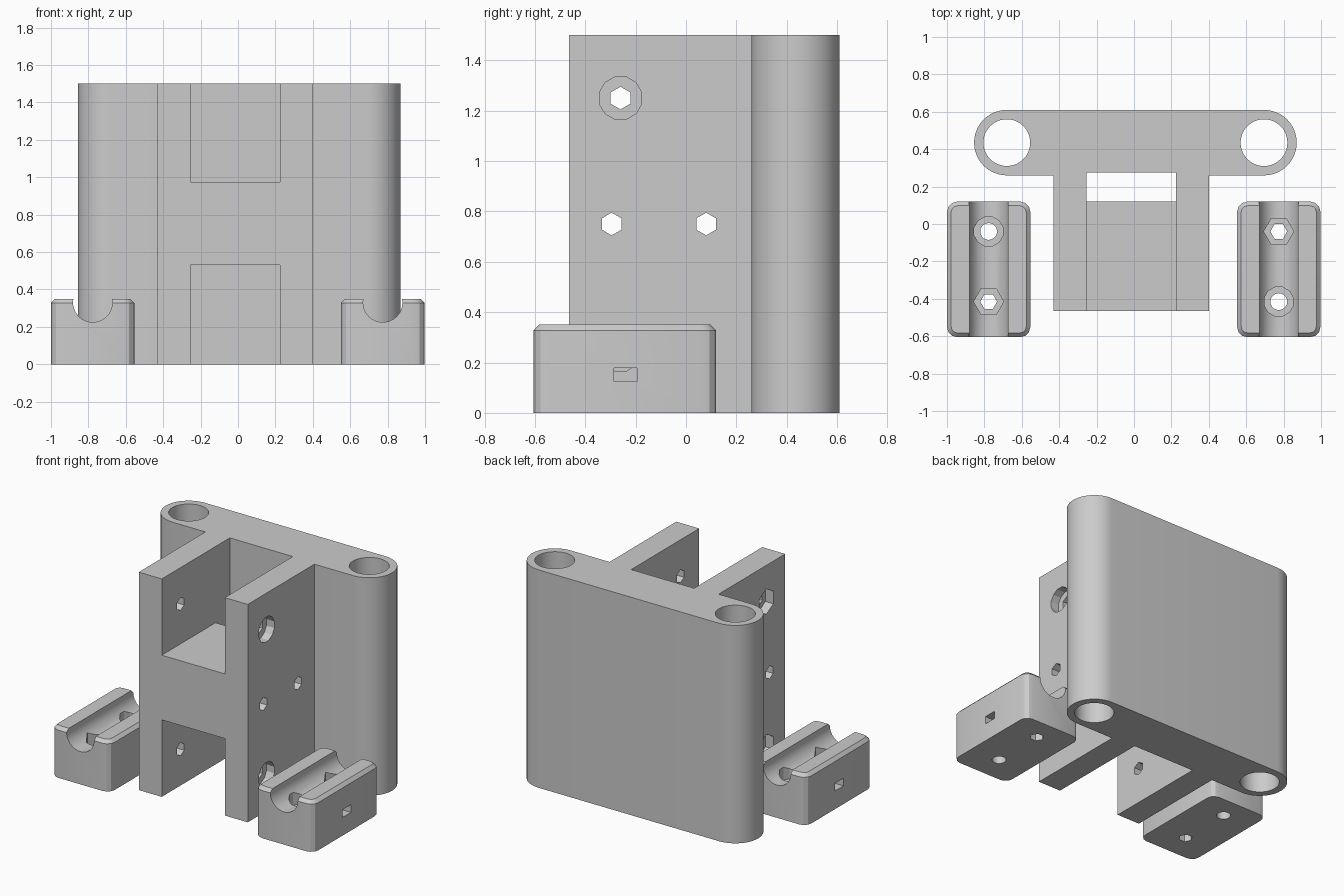
import bpy, bmesh
from math import pi, cos, sin, radians

if "Cube" in bpy.data.objects:
    bpy.data.objects.remove(bpy.data.objects["Cube"], do_unlink=True)

grey = bpy.data.materials.new("light grey plastic")
grey.use_nodes = True
grey.diffuse_color = (0.6, 0.6, 0.6, 1)
grey.node_tree.nodes["Principled BSDF"].inputs["Base Color"].default_value = (0.6, 0.6, 0.6, 1)


def arc(u, v, r, a0, a1, n):
    """Points on an arc, both ends included (angles in degrees)."""
    step = radians(a1 - a0) / n
    return [(u + r * cos(radians(a0) + i * step), v + r * sin(radians(a0) + i * step))
            for i in range(n + 1)]


def ring(u, v, r, n, start=0):
    return arc(u, v, r, start, start + 360, n)[:-1]


def rect(u0, u1, v0, v1):
    return [(u0, v0), (u1, v0), (u1, v1), (u0, v1)]


def prism(name, outline, axis, lo, hi):
    """Extrude a 2D outline along an axis between two heights."""
    place = {"x": lambda u, v, w: (w, u, v),
             "y": lambda u, v, w: (u, w, v),
             "z": lambda u, v, w: (u, v, w)}[axis]
    bm = bmesh.new()
    low = [bm.verts.new(place(u, v, lo)) for u, v in outline]
    high = [bm.verts.new(place(u, v, hi)) for u, v in outline]
    bm.faces.new(low)
    bm.faces.new(high)
    for i in range(len(low)):
        j = (i + 1) % len(low)
        bm.faces.new((low[i], low[j], high[j], high[i]))
    bmesh.ops.recalc_face_normals(bm, faces=bm.faces)
    mesh = bpy.data.meshes.new(name)
    bm.to_mesh(mesh)
    bm.free()
    mesh.materials.append(grey)
    obj = bpy.data.objects.new(name, mesh)
    bpy.context.collection.objects.link(obj)
    return obj


def cut(obj, outline, axis, lo, hi):
    """Subtract an extruded outline and bake the result."""
    cutter = prism("cutter", outline, axis, lo, hi)
    cutter.hide_render = True
    mod = obj.modifiers.new("cut", "BOOLEAN")
    mod.operation, mod.solver, mod.object = "DIFFERENCE", "EXACT", cutter
    bpy.context.view_layer.update()
    graph = bpy.context.evaluated_depsgraph_get()
    mesh = bpy.data.meshes.new_from_object(obj.evaluated_get(graph))
    obj.modifiers.clear()
    obj.data = mesh
    bpy.data.objects.remove(cutter, do_unlink=True)


def smooth(obj):
    bpy.ops.object.select_all(action="DESELECT")
    obj.select_set(True)
    bpy.context.view_layer.objects.active = obj
    bpy.ops.object.shade_smooth_by_angle(angle=radians(25))


# Carriage body: rounded back plate with a forward block
TOP = 1.5
ROD_Y, ROD_X = 0.435, (-0.68, 0.695)
outline = [(-0.43, -0.465), (0.4, -0.465), (0.4, 0.26)]
outline += arc(ROD_X[1], ROD_Y, 0.175, -90, 90, 24)
outline += arc(ROD_X[0], ROD_Y, 0.175, 90, 270, 24)
outline += [(-0.43, 0.26)]
body = prism("carriage_body", outline, "z", 0, TOP)

# Opening between the arms, leaving the cross block
opening = [(-1, -1), (0.275, -1), (0.275, 2), (-1, 2),
           (-1, 0.975), (0.12, 0.975), (0.12, 0.53), (-1, 0.53)]
cut(body, opening, "x", -0.255, 0.225)

# Rod bores
for x in ROD_X:
    cut(body, ring(x, ROD_Y, 0.125, 48), "z", -1, 2)

# Cross bolt holes, the outer ones with head and nut recesses
for y, z in ((-0.295, 0.75), (0.08, 0.75), (-0.26, 1.25), (-0.26, 0.25)):
    cut(body, ring(y, z, 0.045, 6, 30), "x", -1, 1)
for z in (0.25, 1.25):
    cut(body, ring(-0.26, z, 0.087, 12, 15), "x", 0.34, 1)
    cut(body, ring(-0.26, z, 0.087, 6, 30), "x", -1, -0.37)
smooth(body)


# Bearing clamps on either side
def clamp(name, cx, round_y, hex_y):
    half, height = 0.223, 0.35
    obj = prism(name, rect(cx - half, cx + half, -0.605, 0.12), "z", 0, height)

    # Rounded upright corners, then chamfered top rim
    bm = bmesh.new()
    bm.from_mesh(obj.data)
    upright = [e for e in bm.edges if abs(e.verts[0].co.z - e.verts[1].co.z) > 0.1]
    bmesh.ops.bevel(bm, geom=upright, offset=0.055, segments=3,
                    profile=0.5, affect="EDGES")
    rim = [e for e in bm.edges if all(v.co.z > height - 0.01 for v in e.verts)]
    bmesh.ops.bevel(bm, geom=rim, offset=0.022, segments=1, affect="EDGES")
    bm.to_mesh(obj.data)
    bm.free()

    # Rod groove and tie slot
    cut(obj, ring(cx, 0.33, 0.105, 40), "y", -1, 1)
    cut(obj, rect(-0.285, -0.195, 0.125, 0.178), "x", cx - 1, cx + 1)

    # Screw hole with head recess, and screw hole with nut recess
    for y, sides, bore_sides, turn in ((round_y, 12, 20, 15), (hex_y, 6, 6, 0)):
        cut(obj, ring(cx, y, 0.045, bore_sides), "z", -1, 1)
        cut(obj, ring(cx, y, 0.08, sides, turn), "z", 0.17, 1)
    smooth(obj)


clamp("right_clamp", -0.777, -0.04, -0.415)
clamp("left_clamp", 0.774, -0.415, -0.04)
